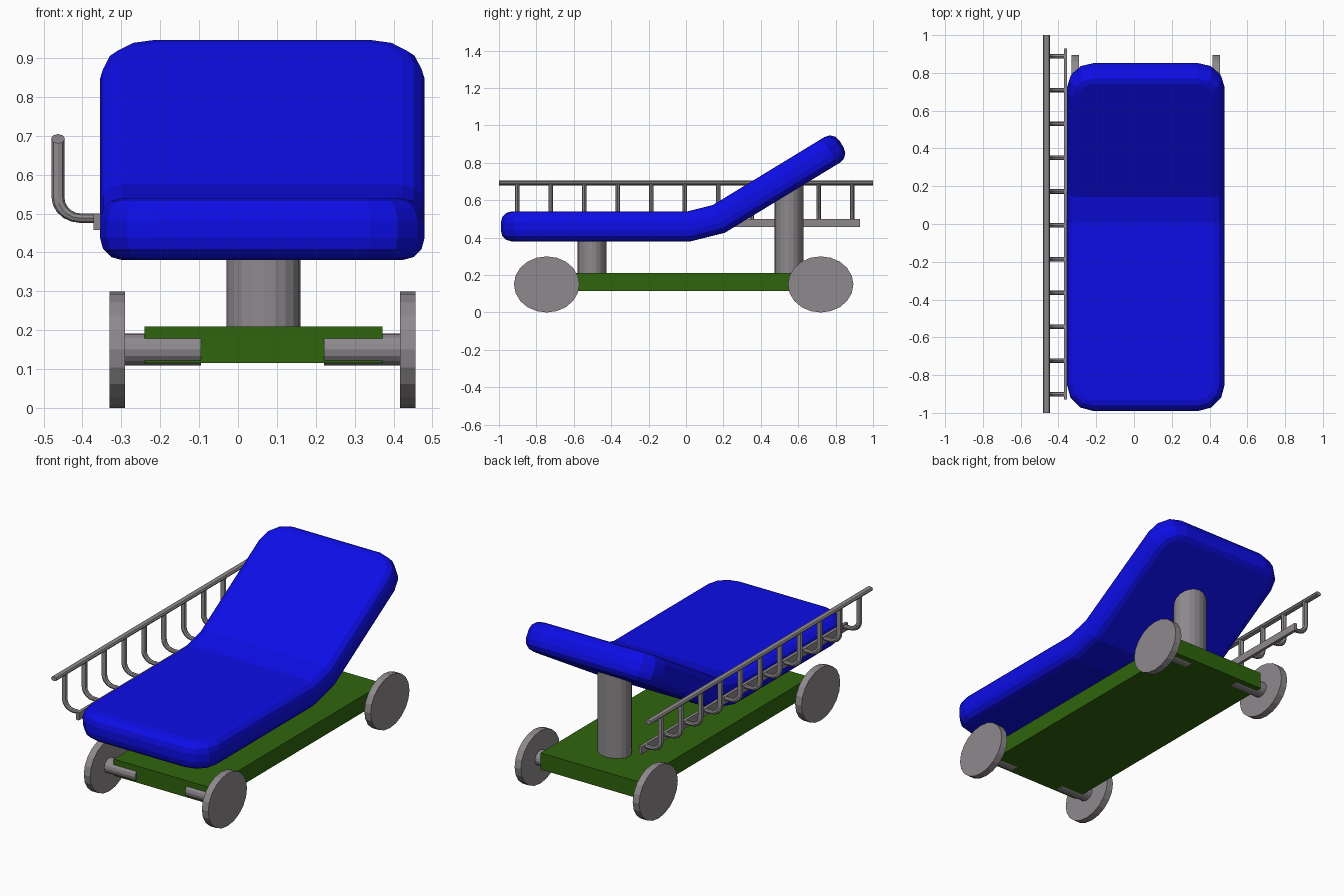
import bpy, bmesh, math
from mathutils import Vector, Matrix

cube = bpy.data.objects.get("Cube")
if cube:
    bpy.data.objects.remove(cube, do_unlink=True)


def material(name, rgb):
    m = bpy.data.materials.new(name)
    m.use_nodes = True
    m.diffuse_color = (*rgb, 1)
    m.node_tree.nodes["Principled BSDF"].inputs["Base Color"].default_value = (*rgb, 1)
    return m


BLUE = material("blue padding", (0.004, 0.004, 0.8))
GREEN = material("green paint", (0.028, 0.13, 0.004))
GREY = material("grey metal", (0.27, 0.25, 0.265))


def add_object(name, bm, mat):
    mesh = bpy.data.meshes.new(name)
    bmesh.ops.recalc_face_normals(bm, faces=bm.faces)
    bm.to_mesh(mesh)
    bm.free()
    mesh.materials.append(mat)
    ob = bpy.data.objects.new(name, mesh)
    bpy.context.collection.objects.link(ob)
    return ob


def box_mesh(lo, hi):
    lo, hi = Vector(lo), Vector(hi)
    bm = bmesh.new()
    bmesh.ops.create_cube(bm, size=1, matrix=Matrix.Translation((lo + hi) / 2)
                          @ Matrix.Diagonal((*(hi - lo), 1)))
    return bm


def cylinder(name, centre, size, axis, sides, mat):
    """Elliptical cylinder along an axis, with full sizes in x, y and z."""
    bm = bmesh.new()
    turn = Matrix.Rotation(math.pi / 2, 4, 'Y') if axis == 'X' else Matrix.Identity(4)
    bmesh.ops.create_cone(bm, cap_ends=True, segments=sides, radius1=0.5, radius2=0.5, depth=1,
                          matrix=Matrix.Translation(centre) @ Matrix.Diagonal((*size, 1)) @ turn)
    return add_object(name, bm, mat)


def tube(name, points, radius, stretch):
    """Tube along a path, widened in x."""
    cu = bpy.data.curves.new(name, 'CURVE')
    cu.dimensions = '3D'
    cu.bevel_depth = radius
    cu.bevel_resolution = 2
    cu.use_fill_caps = True
    sp = cu.splines.new('POLY')
    sp.points.add(len(points) - 1)
    for p, (x, y, z) in zip(sp.points, points):
        p.co = (x / stretch, y, z, 1)
    cu.materials.append(GREY)
    ob = bpy.data.objects.new(name, cu)
    ob.scale.x = stretch
    bpy.context.collection.objects.link(ob)
    bpy.ops.object.select_all(action='DESELECT')
    ob.select_set(True)
    bpy.context.view_layer.objects.active = ob
    bpy.ops.object.convert(target='MESH')
    for f in ob.data.polygons:
        f.use_smooth = False


# Mattress: rounded slab, then bent along a side path (y, z)
MID = 0.063
path = [Vector(p) for p in ((-0.99, 0.46), (0.015, 0.46), (0.175, 0.5), (0.832, 0.9))]
stations = [0.0]
for a, b in zip(path, path[1:]):
    stations.append(stations[-1] + (b - a).length)
bm = box_mesh((-0.355, 0, -0.08), (0.48, stations[-1], 0.08))
upright = [e for e in bm.edges if abs(e.verts[0].co.z - e.verts[1].co.z) > 0.1]
bmesh.ops.bevel(bm, geom=upright, offset=0.14, segments=3, profile=0.5, affect='EDGES')
bm.normal_update()
rim = [e for e in bm.edges
       if sum(abs(f.normal.z) > 0.9 for f in e.link_faces) == 1]
bmesh.ops.bevel(bm, geom=rim, offset=0.058, segments=3, profile=0.5, affect='EDGES')
for s in stations[1:-1]:
    bmesh.ops.bisect_plane(bm, geom=bm.verts[:] + bm.edges[:] + bm.faces[:],
                           plane_co=(0, s, 0), plane_no=(0, 1, 0))

# Mitred offset direction at each path point
dirs = [(b - a).normalized() for a, b in zip(path, path[1:])]
mitres = []
for i in range(len(path)):
    d0, d1 = dirs[max(i - 1, 0)], dirs[min(i, len(dirs) - 1)]
    d = (d0 + d1).normalized()
    mitres.append(Vector((-d.y, d.x)) / d.dot(d0))
for v in bm.verts:
    s, h = v.co.y, v.co.z
    i = max(k for k in range(len(dirs)) if k == 0 or s >= stations[k] - 1e-5)
    t = (s - stations[i]) / (stations[i + 1] - stations[i])
    p = (path[i] + mitres[i] * h).lerp(path[i + 1] + mitres[i + 1] * h, t)
    v.co.y, v.co.z = p
add_object("mattress", bm, BLUE)

# Base platform
add_object("base_platform", box_mesh((-0.24, -0.78, 0.115), (0.372, 0.78, 0.21)), GREEN)

# Support pillars
for name, y, top in (("front_pillar", -0.503, 0.42), ("rear_pillar", 0.55, 0.69)):
    cylinder(name, (MID + 0.003, y, (0.2 + top) / 2), (0.19, 0.155, top - 0.2), 'Z', 20, GREY)

# Wheels and stub axles
for end, y in (("front", -0.745), ("rear", 0.72)):
    for side, sx in (("right", -1), ("left", 1)):
        cylinder(f"{end}_{side}_wheel", (MID + sx * 0.373, y, 0.15),
                 (0.04, 0.35, 0.3), 'X', 20, GREY)
        cylinder(f"{end}_{side}_axle", (MID + sx * 0.258, y, 0.15),
                 (0.2, 0.096, 0.083), 'X', 16, GREY)

# Side rail: hand tube, curved posts and mounting strip
tube("rail_hand_tube", [(-0.463, -1, 0.692), (-0.463, 1, 0.692)], 0.0125, 1.45)
bend = [(-0.405 - 0.058 * math.sin(a), 0.542 - 0.054 * math.cos(a))
        for a in (math.radians(90 - 18 * k) for k in range(6))]
for k in range(11):
    y = -0.902 + 0.179 * k
    posts = [(-0.463, y, 0.69)] + [(x, y, z) for x, z in bend] + [(-0.36, y, 0.488)]
    tube(f"rail_post_{k + 1}", posts, 0.0122, 1.35)
add_object("rail_mounting_strip", box_mesh((-0.371, -0.93, 0.457), (-0.354, 0.93, 0.5)), GREY)
